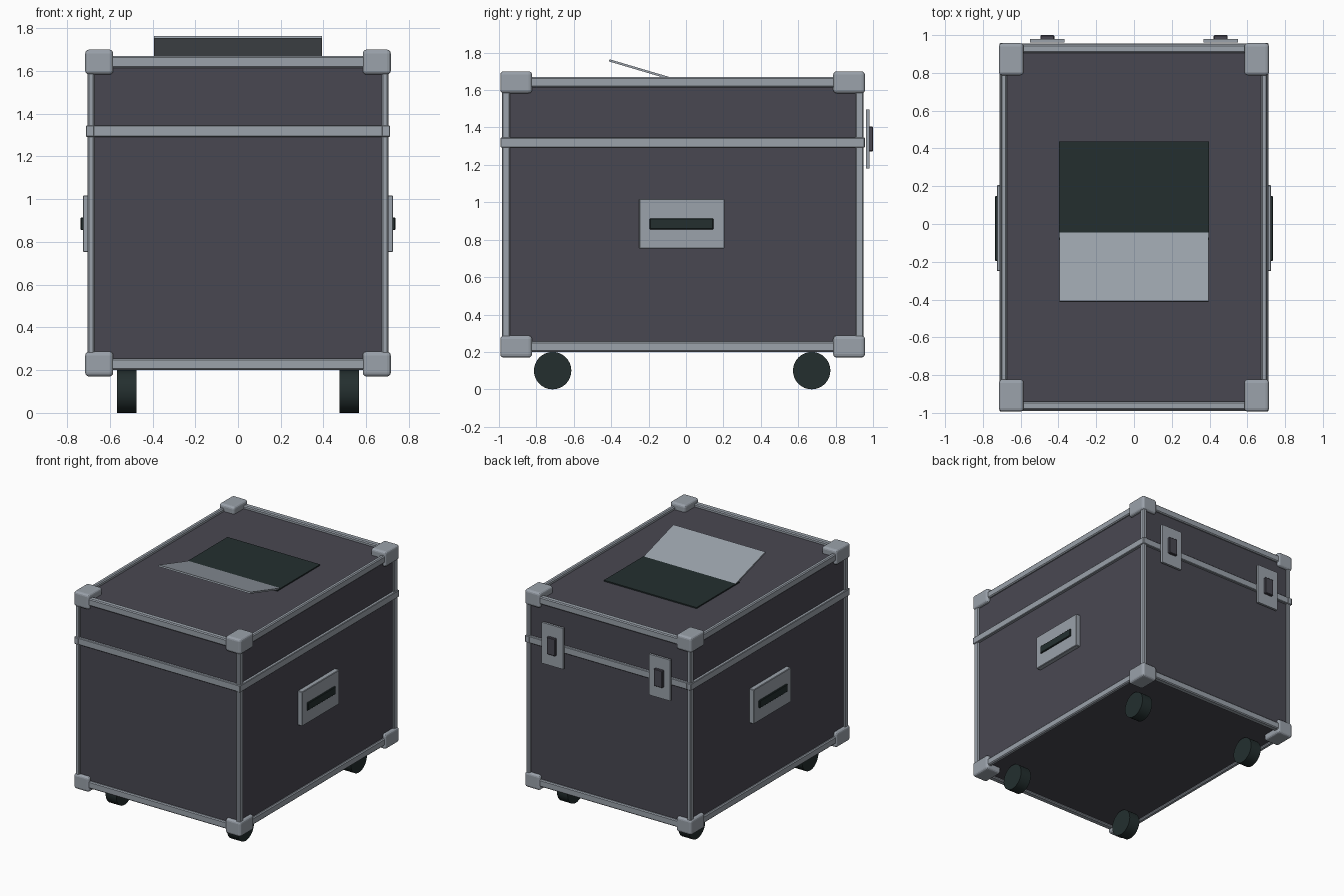
import bpy, bmesh, math
from mathutils import Matrix, Vector

if "Cube" in bpy.data.objects:
    bpy.data.objects.remove(bpy.data.objects["Cube"])


def material(name, rgb):
    m = bpy.data.materials.new(name)
    m.diffuse_color = (*rgb, 1)
    m.use_nodes = True
    m.node_tree.nodes["Principled BSDF"].inputs["Base Color"].default_value = m.diffuse_color
    return m


PANEL = material("dark violet grey", (0.066, 0.064, 0.083))
METAL = material("light metal grey", (0.325, 0.36, 0.405))
RUBBER = material("green black", (0.017, 0.028, 0.028))


def finish(name, bm, mat, bevel=0.0, segments=1):
    me = bpy.data.meshes.new(name)
    bm.to_mesh(me)
    bm.free()
    me.materials.append(mat)
    ob = bpy.data.objects.new(name, me)
    bpy.context.collection.objects.link(ob)
    if bevel:
        mod = ob.modifiers.new("bevel", 'BEVEL')
        mod.width = bevel
        mod.segments = segments
        mod.limit_method = 'ANGLE'
    return ob


def box(name, x, y, z, mat, bevel=0.0, segments=1):
    """Box from (min, max) ranges on each axis."""
    bm = bmesh.new()
    bmesh.ops.create_cube(bm, size=1)
    for v in bm.verts:
        v.co = Vector(r[0] if c < 0 else r[1] for c, r in zip(v.co, (x, y, z)))
    return finish(name, bm, mat, bevel, segments)


def mirror_x(r, s):
    return r if s > 0 else (-r[1], -r[0])


X = 0.705                   # outer half width of the frame
Y0, Y1 = -0.985, 0.95       # frame front and back
Z0, Z1 = 0.20, 1.67         # frame bottom and top
TX, TY, TZ = 0.033, 0.045, 0.055  # frame bar thickness

# Case shell
box("case_body", (-0.69, 0.69), (Y0 + 0.015, Y1 - 0.015), (0.215, 1.315), PANEL)
box("case_lid", (-0.69, 0.69), (Y0 + 0.015, Y1 - 0.015), (1.315, 1.648), PANEL)

# Edge frame bars
xs = {"left": (-X, -X + TX), "right": (X - TX, X)}
ys = {"front": (Y0, Y0 + TY), "back": (Y1 - TY, Y1)}
zs = {"bottom": (Z0, Z0 + TZ), "top": (Z1 - TZ, Z1)}
for xn, x in xs.items():
    for yn, y in ys.items():
        box(f"upright_{yn}_{xn}", x, y, (Z0, Z1), METAL, 0.007)
    for zn, z in zs.items():
        box(f"side_rail_{zn}_{xn}", x, (Y0, Y1), z, METAL, 0.007)
for yn, y in ys.items():
    for zn, z in zs.items():
        box(f"cross_rail_{zn}_{yn}", (-X, X), y, z, METAL, 0.007)

# Band around the lid joint
BZ = (1.292, 1.346)
for s, n in ((-1, "left"), (1, "right")):
    box(f"band_{n}", mirror_x((0.673, 0.712), s), (-0.992, 0.957), BZ, METAL, 0.004)
box("band_front", (-0.69, 0.69), (-0.99, -0.945), BZ, METAL, 0.004)
box("band_back", (-0.69, 0.69), (0.91, 0.955), BZ, METAL, 0.004)

# Corner protectors
for s, xn in ((-1, "left"), (1, "right")):
    for yn, y in (("front", (-0.993, -0.823)), ("back", (0.787, 0.957))):
        for zn, z in (("bottom", (0.17, 0.287)), ("top", (1.583, 1.70))):
            box(f"corner_{zn}_{yn}_{xn}", mirror_x((0.584, 0.715), s), y, z,
                METAL, 0.018, 3)

# Side handles
for s, n in ((-1, "left"), (1, "right")):
    box(f"handle_plate_{n}", mirror_x((0.68, 0.726), s), (-0.25, 0.206),
        (0.752, 1.018), METAL, 0.004)
    box(f"handle_grip_{n}", mirror_x((0.72, 0.737), s), (-0.195, 0.147),
        (0.855, 0.914), RUBBER, 0.004)

# Back latches
for s, n in ((-1, "left"), (1, "right")):
    box(f"latch_plate_{n}", mirror_x((0.367, 0.551), s), (0.962, 0.98),
        (1.18, 1.497), METAL)
    box(f"latch_button_{n}", mirror_x((0.422, 0.496), s), (0.975, 1.0),
        (1.272, 1.405), PANEL, 0.004)

# Wheels
for s, xn in ((-1, "left"), (1, "right")):
    for yc, yn in ((-0.713, "front"), (0.672, "back")):
        bm = bmesh.new()
        bmesh.ops.create_cone(
            bm, cap_ends=True, segments=32, radius1=0.1, radius2=0.1, depth=0.092,
            matrix=Matrix.Translation((s * 0.52, yc, 0.1))
            @ Matrix.Rotation(math.pi / 2, 4, 'Y'))
        ob = finish(f"wheel_{yn}_{xn}", bm, RUBBER)
        bpy.context.view_layer.objects.active = ob
        ob.select_set(True)
        bpy.ops.object.shade_smooth_by_angle(angle=math.radians(35))
        ob.select_set(False)

# Top pad and the flap propped open in front of it
box("top_pad", (-0.397, 0.397), (-0.085, 0.438), (1.64, 1.657), RUBBER)
flap = box("top_flap", (-0.394, 0.394), (-0.39, 0.0), (-0.012, 0.0), METAL)
flap.location = (0, -0.035, 1.654)
flap.rotation_euler = (math.radians(-16.5), 0, 0)
